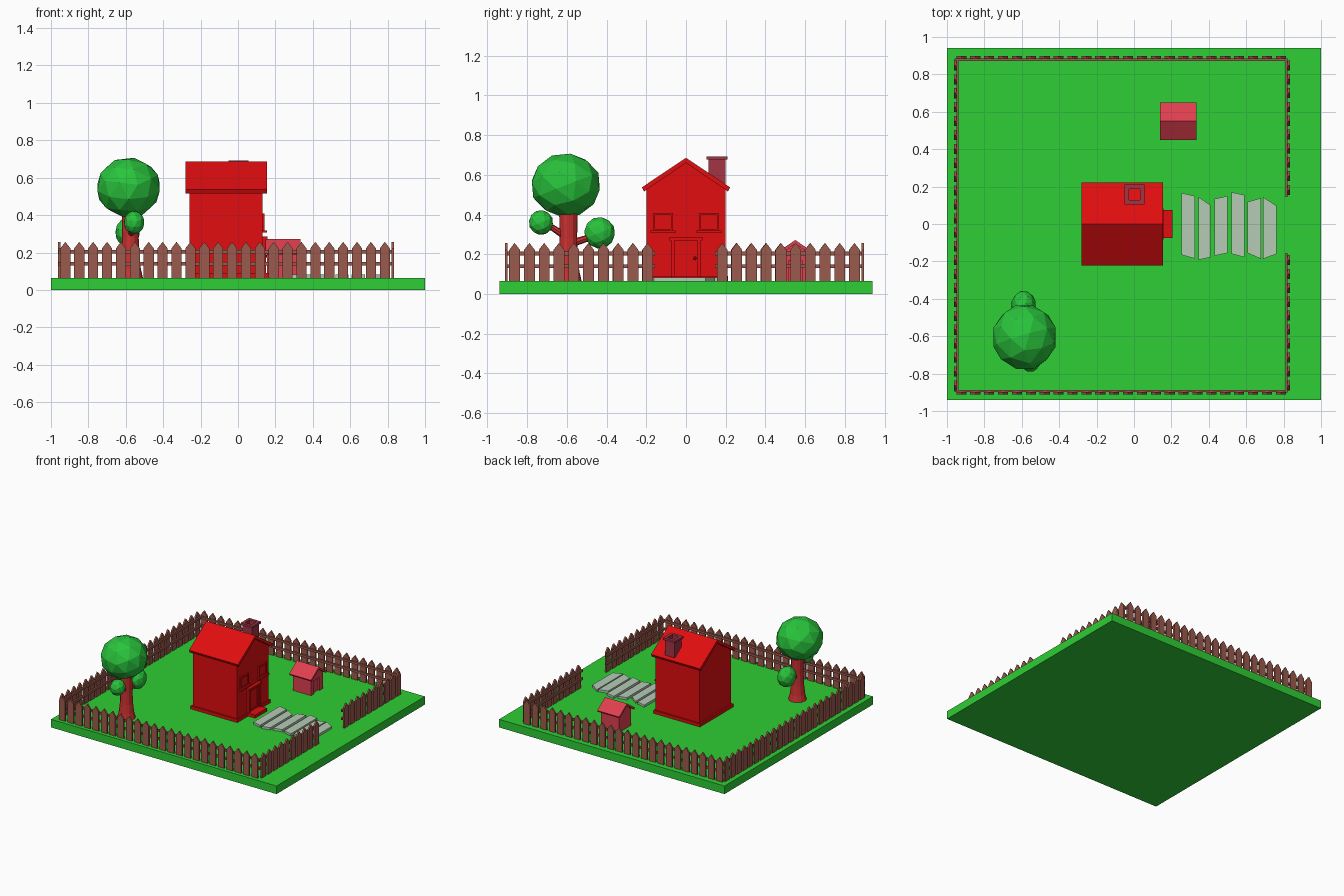
import bpy, bmesh, math
from mathutils import Vector, Matrix

if "Cube" in bpy.data.objects:
    bpy.data.objects.remove(bpy.data.objects["Cube"])

G = 0.065  # top of the lawn


def mat(name, r, g, b):
    m = bpy.data.materials.new(name)
    m.diffuse_color = (r, g, b, 1)
    m.use_nodes = True
    m.node_tree.nodes["Principled BSDF"].inputs["Base Color"].default_value = m.diffuse_color
    return m


GRASS = mat("grass green", 0.027, 0.62, 0.035)
LEAF = mat("leaf green", 0.022, 0.55, 0.045)
RED = mat("house red", 0.75, 0.004, 0.005)
MAROON = mat("chimney maroon", 0.37, 0.035, 0.06)
ROSE = mat("shed rose red", 0.75, 0.05, 0.08)
BARK = mat("bark red", 0.6, 0.03, 0.03)
WOOD = mat("fence brown", 0.33, 0.1, 0.072)
STONE = mat("pale stone", 0.47, 0.6, 0.47)


def finish(name, bm, m):
    bmesh.ops.recalc_face_normals(bm, faces=bm.faces)
    me = bpy.data.meshes.new(name)
    bm.to_mesh(me)
    bm.free()
    me.materials.append(m)
    ob = bpy.data.objects.new(name, me)
    bpy.context.collection.objects.link(ob)
    return ob


def add_prism(bm, pts, vec):
    """Extrude a closed 3D outline along vec."""
    f = bm.faces.new([bm.verts.new(p) for p in pts])
    r = bmesh.ops.extrude_face_region(bm, geom=[f])
    bmesh.ops.translate(bm, vec=vec, verts=[v for v in r["geom"] if isinstance(v, bmesh.types.BMVert)])


def add_box(bm, x0, x1, y0, y1, z0, z1):
    add_prism(bm, [(x0, y0, z0), (x1, y0, z0), (x1, y1, z0), (x0, y1, z0)], (0, 0, z1 - z0))


def boxes(name, m, *dims):
    bm = bmesh.new()
    for d in dims:
        add_box(bm, *d)
    return finish(name, bm, m)


def profile_x(name, m, yz, x0, x1):
    bm = bmesh.new()
    add_prism(bm, [(x0, y, z) for y, z in yz], (x1 - x0, 0, 0))
    return finish(name, bm, m)


# Lawn slab
boxes("lawn", GRASS, (-1, 1, -0.94, 0.94, 0, G))

# House body, plinth and roof
profile_x("house_walls", RED, [(-0.2, G), (0.2, G), (0.2, 0.525), (0, 0.662), (-0.2, 0.525)], -0.26, 0.132)
boxes("house_plinth", RED, (-0.272, 0.142, -0.212, 0.212, G, 0.09))
profile_x("house_roof", RED, [(-0.222, 0.537), (0, 0.686), (0.222, 0.537), (0.212, 0.516), (0, 0.66), (-0.212, 0.516)], -0.28, 0.155)


def frame(x0, x1, y0, y1, z0, z1, t):
    """Four bars around an opening on the +x wall."""
    return [(x0, x1, y0, y0 + t, z0, z1), (x0, x1, y1 - t, y1, z0, z1),
            (x0, x1, y0 + t, y1 - t, z1 - t, z1), (x0, x1, y0 + t, y1 - t, z0, z0 + t)]


# Windows with sills, either side of the door
for s, side in ((-1, "left"), (1, "right")):
    c = s * 0.116
    boxes(side + "_window_frame", RED, *frame(0.13, 0.143, c - 0.05, c + 0.05, 0.318, 0.408, 0.009))
    boxes(side + "_window_pane", RED, (0.13, 0.135, c - 0.041, c + 0.041, 0.327, 0.399))
    boxes(side + "_window_sill", RED, (0.13, 0.155, c - 0.062, c + 0.062, 0.306, 0.319))

# Door, surround, step and knob
boxes("door_surround", RED, (0.13, 0.15, -0.075, -0.057, 0.09, 0.27),
      (0.13, 0.15, 0.057, 0.075, 0.09, 0.27), (0.13, 0.157, -0.082, 0.082, 0.27, 0.287))
boxes("door", RED, (0.13, 0.14, -0.057, 0.057, 0.09, 0.27))
boxes("door_panel_trim", RED, *frame(0.139, 0.144, -0.045, 0.045, 0.1, 0.255, 0.006))
boxes("door_step", RED, (0.13, 0.205, -0.075, 0.075, G, 0.09))
bm = bmesh.new()
bmesh.ops.create_icosphere(bm, subdivisions=1, radius=0.009, matrix=Matrix.Translation((0.149, 0.045, 0.18)))
finish("door_knob", bm, RED)


# Hollow chimney: square tube with a wider cap
def square_tube(bm, cx, cy, o, i, z0, z1):
    add_box(bm, cx - o, cx + o, cy - o, cy - i, z0, z1)
    add_box(bm, cx - o, cx + o, cy + i, cy + o, z0, z1)
    add_box(bm, cx - o, cx - i, cy - i, cy + i, z0, z1)
    add_box(bm, cx + i, cx + o, cy - i, cy + i, z0, z1)


bm = bmesh.new()
square_tube(bm, 0.003, 0.157, 0.043, 0.03, 0.52, 0.676)
square_tube(bm, 0.003, 0.157, 0.053, 0.03, 0.676, 0.693)
finish("chimney", bm, MAROON)

# Small shed with a doorway in its +x side
yc = 0.55
boxes("shed_back", ROSE, (0.155, 0.3, yc - 0.075, yc + 0.075, G, 0.2))
profile_x("shed_gables", ROSE, [(yc - 0.075, 0.2), (yc + 0.075, 0.2), (yc, 0.255)], 0.155, 0.315)
boxes("shed_front", ROSE, (0.3, 0.315, yc - 0.075, yc - 0.035, G, 0.2),
      (0.3, 0.315, yc + 0.035, yc + 0.075, G, 0.2), (0.3, 0.315, yc - 0.035, yc + 0.035, 0.17, 0.2))
profile_x("shed_roof", ROSE, [(yc - 0.1, 0.203), (yc, 0.272), (yc + 0.1, 0.203),
                              (yc + 0.093, 0.19), (yc, 0.254), (yc - 0.093, 0.19)], 0.138, 0.333)


# Tree: flared trunk, two branches, three leaf balls
def add_cone(bm, a, b, r0, r1, n):
    a, b = Vector(a), Vector(b)
    d = b - a
    rot = d.to_track_quat('Z', 'Y').to_matrix().to_4x4()
    bmesh.ops.create_cone(bm, cap_ends=True, segments=n, radius1=r0, radius2=r1, depth=d.length,
                          matrix=Matrix.Translation((a + b) / 2) @ rot)


bm = bmesh.new()
rings = []
for z, r in ((G, 0.067), (0.11, 0.056), (0.18, 0.048), (0.28, 0.044), (0.44, 0.047)):
    rings.append([bm.verts.new((-0.575 + r * math.cos(k * math.tau / 12), -0.592 + r * math.sin(k * math.tau / 12), z))
                  for k in range(12)])
for lo, hi in zip(rings, rings[1:]):
    for k in range(12):
        bm.faces.new((lo[k], lo[(k + 1) % 12], hi[(k + 1) % 12], hi[k]))
bm.faces.new(rings[0])
bm.faces.new(rings[-1])
finish("tree_trunk", bm, BARK)
bm = bmesh.new()
add_cone(bm, (-0.575, -0.59, 0.28), (-0.56, -0.72, 0.365), 0.02, 0.013, 8)
add_cone(bm, (-0.575, -0.59, 0.25), (-0.59, -0.44, 0.3), 0.02, 0.015, 8)
finish("tree_branches", bm, BARK)
for name, c, r in (("tree_crown", (-0.585, -0.605, 0.548), (0.175, 0.178, 0.162)),
                   ("front_leaf_ball", (-0.555, -0.73, 0.36), (0.056, 0.062, 0.063)),
                   ("back_leaf_ball", (-0.59, -0.435, 0.308), (0.067, 0.079, 0.08))):
    bm = bmesh.new()
    bmesh.ops.create_icosphere(bm, subdivisions=2, radius=1,
                               matrix=Matrix.Translation(c) @ Matrix.Diagonal((*r, 1)) @ Matrix.Rotation(0.4, 4, 'X'))
    finish(name, bm, LEAF)


# Fence run: pointed pickets outside, two rails inside
def fence(name, start, end, out, n):
    a, b, o = Vector(start), Vector(end), Vector(out)
    d = (b - a).normalized()
    step = (b - a).length / n
    bm = bmesh.new()
    up = Vector((0, 0, 1))
    w = 0.027
    for i in range(n):
        c = a + d * step * (i + 0.5)
        outline = [(-w, G), (w, G), (w, 0.222), (0, 0.257), (-w, 0.222)]
        add_prism(bm, [c + d * u + up * z for u, z in outline], o * 0.013)
    for z0 in (0.13, 0.195):
        add_prism(bm, [a + up * z0, b + up * z0, b + up * (z0 + 0.018), a + up * (z0 + 0.018)], -o * 0.012)
    finish(name, bm, WOOD)


fence("front_fence", (-0.96, -0.899, 0), (0.822, -0.899, 0), (0, -1, 0), 24)
fence("back_fence", (-0.96, 0.884, 0), (0.822, 0.884, 0), (0, 1, 0), 24)
fence("left_fence", (-0.949, -0.9, 0), (-0.949, 0.885, 0), (-1, 0, 0), 24)
fence("gate_side_fence_front", (0.822, -0.9, 0), (0.822, -0.155, 0), (1, 0, 0), 10)
fence("gate_side_fence_back", (0.822, 0.145, 0), (0.822, 0.885, 0), (1, 0, 0), 10)

# Path of six uneven slabs: x0, x1, then top-left, top-right, bottom-right, bottom-left y
bm = bmesh.new()
for x0, x1, tl, tr, br, bl in ((0.254, 0.325, 0.166, 0.15, -0.185, -0.165),
                               (0.344, 0.41, 0.145, 0.1, -0.178, -0.192),
                               (0.43, 0.5, 0.134, 0.15, -0.155, -0.17),
                               (0.522, 0.592, 0.17, 0.155, -0.178, -0.16),
                               (0.607, 0.68, 0.118, 0.139, -0.187, -0.155),
                               (0.689, 0.762, 0.145, 0.097, -0.16, -0.187)):
    add_prism(bm, [(x0, bl, G), (x1, br, G), (x1, tr, G), (x0, tl, G)], (0, 0, 0.018))
finish("path_slabs", bm, STONE)
